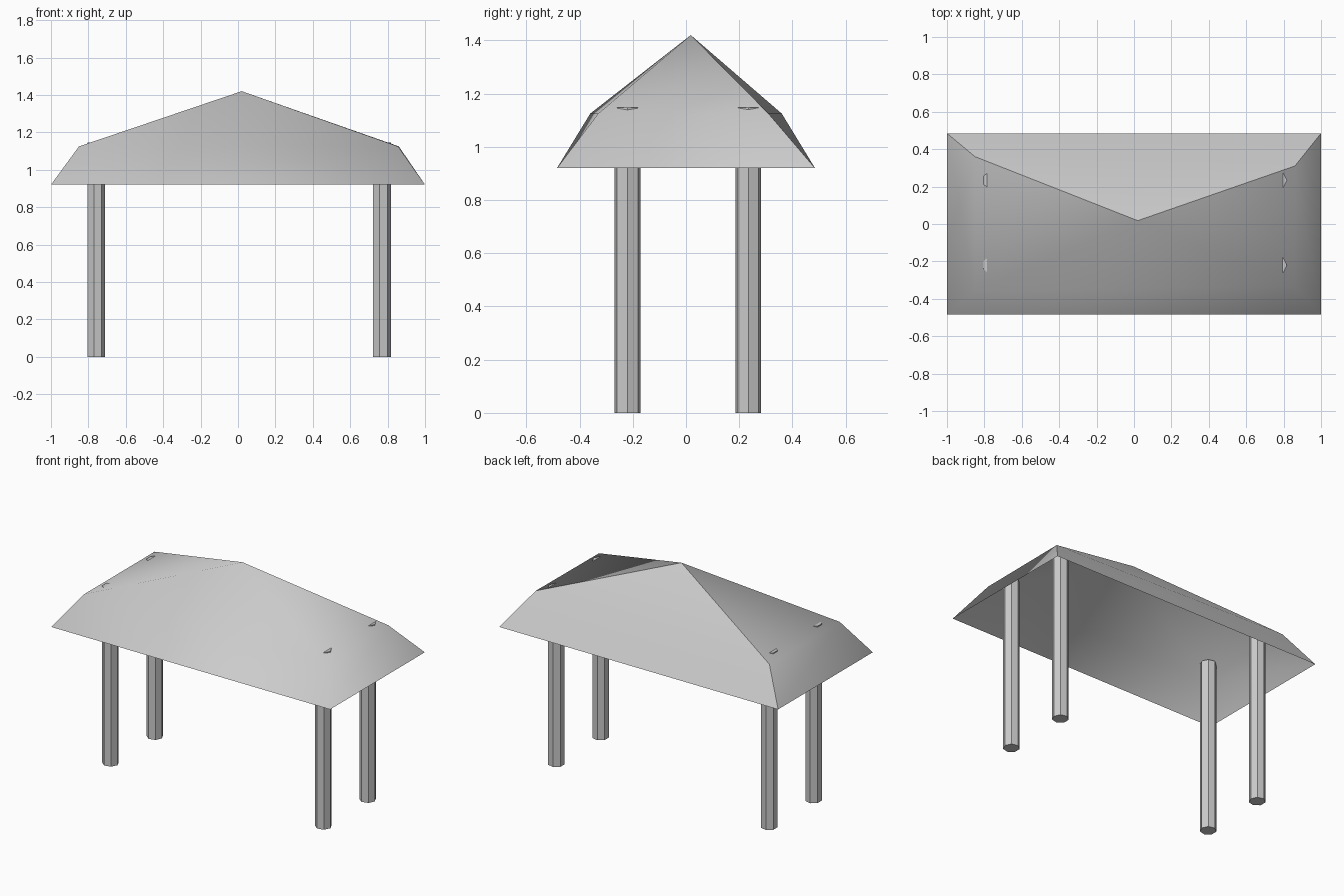
import bpy, bmesh

if "Cube" in bpy.data.objects:
    bpy.data.objects.remove(bpy.data.objects["Cube"])

EAVE_Z, HIP_Z, POST_TOP = 0.92, 1.125, 1.147


def finish(bm, name):
    mesh = bpy.data.meshes.new(name)
    bm.to_mesh(mesh)
    bm.free()
    obj = bpy.data.objects.new(name, mesh)
    bpy.context.collection.objects.link(obj)


# Roof: open canopy shell, eave ring -> bent hip ring -> apex
bm = bmesh.new()
corners = [(-1, -0.485), (1, -0.485), (1, 0.485), (-1, 0.485)]
hips = [(-0.85, -0.36), (0.855, -0.33), (0.86, 0.31), (-0.85, 0.36)]
eave = [bm.verts.new((x, y, EAVE_Z)) for x, y in corners]
hip = [bm.verts.new((x, y, HIP_Z)) for x, y in hips]
apex = bm.verts.new((0.02, 0.018, 1.42))
for i in range(4):
    j = (i + 1) % 4
    for face in ((eave[i], eave[j], hip[j], hip[i]), (hip[i], hip[j], apex)):
        bm.faces.new(face).smooth = True

# Back panel is creased along its hips; the other three sides blend smoothly
for i in (2, 3):
    for pair in ((eave[i], hip[i]), (hip[i], apex)):
        bm.edges.get(pair).smooth = False
finish(bm, "roof")


# Posts: flat-shaded seven-sided poles that just pierce the canopy
def add_post(name, x, y):
    bpy.ops.mesh.primitive_cylinder_add(
        vertices=7, radius=0.05, depth=POST_TOP,
        location=(x, y, POST_TOP / 2), rotation=(0, 0, -1.5707963))
    bpy.context.object.name = name


for side, x in (("left", -0.76), ("right", 0.767)):
    for end, y in (("front", -0.22), ("back", 0.234)):
        add_post(f"{end}_{side}_post", x, y)
